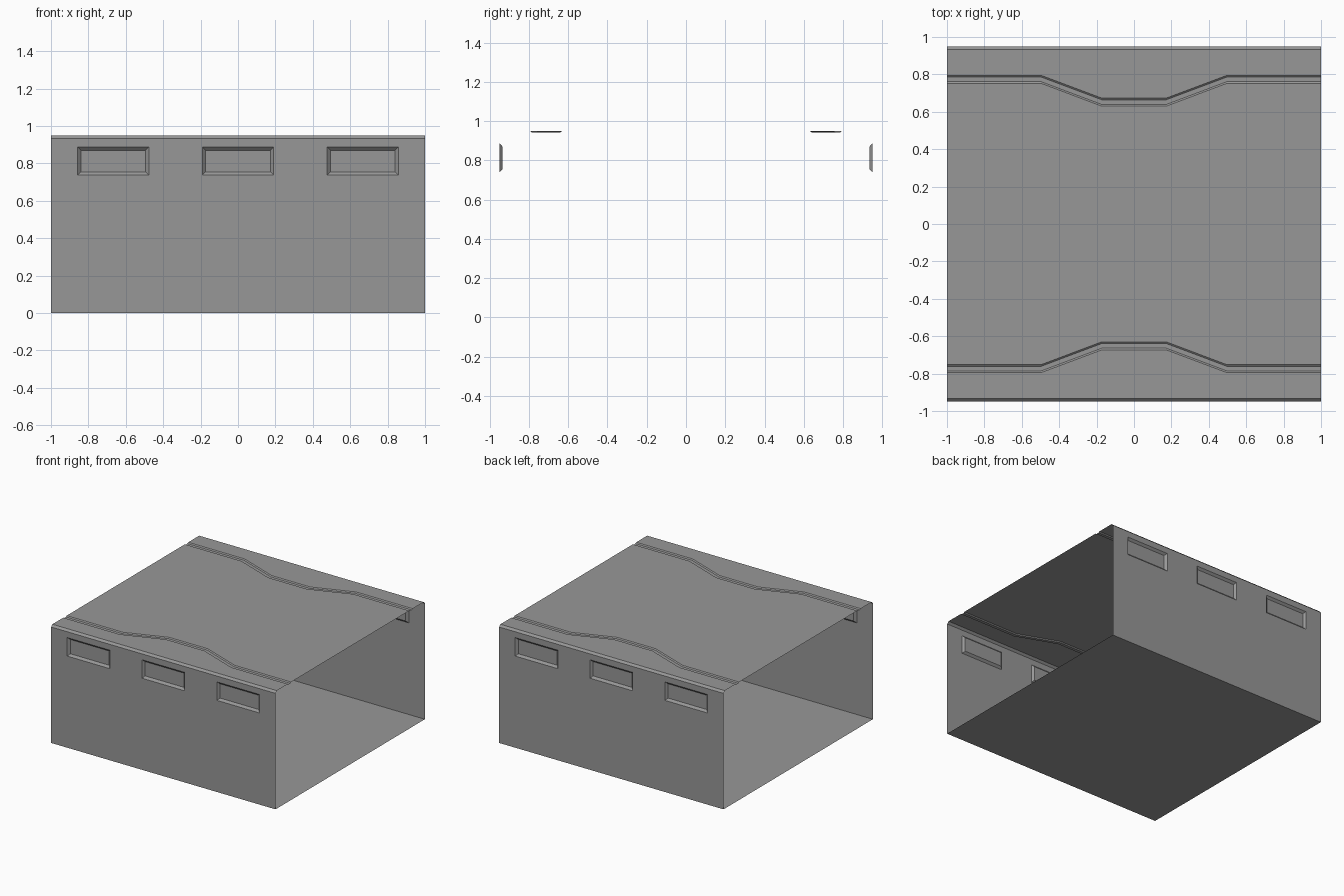
import bpy, bmesh

if "Cube" in bpy.data.objects:
    bpy.data.objects.remove(bpy.data.objects["Cube"])

W, H, C = 0.95, 0.95, 0.016      # half depth, height, edge chamfer

grey = bpy.data.materials.new("dark_grey")
grey.diffuse_color = (0.313, 0.313, 0.313, 1)
grey.use_nodes = True
grey.node_tree.nodes["Principled BSDF"].inputs["Base Color"].default_value = grey.diffuse_color


def make_object(name, bm):
    bmesh.ops.remove_doubles(bm, verts=bm.verts, dist=1e-5)
    mesh = bpy.data.meshes.new(name)
    bm.to_mesh(mesh)
    bm.free()
    mesh.materials.append(grey)
    obj = bpy.data.objects.new(name, mesh)
    bpy.context.collection.objects.link(obj)
    return obj


def grid(bm, columns):
    """Loft a sheet of quads through columns of points; returns faces per strip."""
    vs = [[bm.verts.new(p) for p in col] for col in columns]
    return [[bm.faces.new((a[j], b[j], b[j + 1], a[j + 1])) for j in range(len(a) - 1)]
            for a, b in zip(vs, vs[1:])]


# Floor: single sheet
bm = bmesh.new()
grid(bm, [[(x, W, 0), (x, -W, 0)] for x in (-1, 1)])
make_object("floor", bm)

# Side walls with three recessed panels and a chamfered top edge
for side, name in ((-1, "front_wall"), (1, "back_wall")):
    bm = bmesh.new()
    xs = [-1] + [c + s * 0.19 for c in (-0.667, 0, 0.667) for s in (-1, 1)] + [1]
    rows = [(W, 0), (W, 0.738), (W, 0.887), (W, H - C), (W - C, H)]
    # mirrored in x and y together so normals stay outward
    strips = grid(bm, [[(-side * x, side * y, z) for y, z in rows] for x in xs])
    panels = [strips[i][1] for i in (1, 3, 5)]
    bm.normal_update()
    bmesh.ops.inset_individual(bm, faces=panels, thickness=0.017, depth=-0.016,
                               use_even_offset=True)
    make_object(name, bm)

# Roof with two shallow grooves that jog inward at the middle
bm = bmesh.new()
groove = [(0.0, 0), (0.009, -0.007), (0.034, -0.007), (0.043, 0)]
columns = []
for x, y in ((-1, 0.752), (-0.497, 0.752), (-0.172, 0.63),
             (0.172, 0.63), (0.497, 0.752), (1, 0.752)):
    half = [(y + o, H + d) for o, d in groove] + [(W - C, H)]
    profile = [(-py, pz) for py, pz in reversed(half)] + half
    columns.append([(x, py, pz) for py, pz in profile])
grid(bm, columns)
make_object("grooved_roof", bm)
